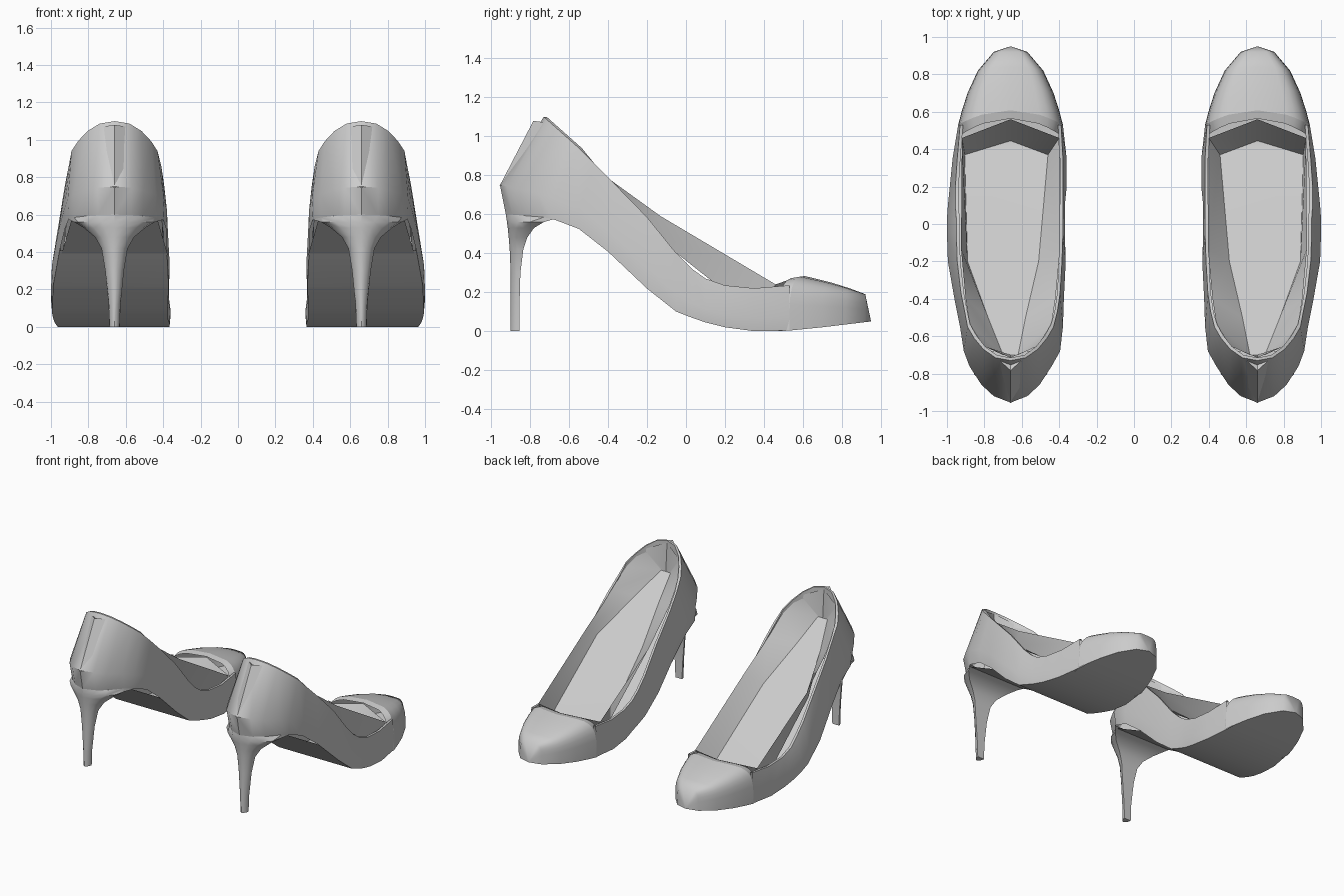
import bpy
import bmesh
import math

cube = bpy.data.objects.get("Cube")
if cube:
    bpy.data.objects.remove(cube, do_unlink=True)

CENTRE = 0.66   # sideways distance from the middle to each shoe's axis

grey = bpy.data.materials.new("plain_grey")
grey.use_nodes = True
grey.diffuse_color = (0.6, 0.6, 0.6, 1)
shader = next(n for n in grey.node_tree.nodes if n.type == 'BSDF_PRINCIPLED')
shader.inputs["Base Color"].default_value = grey.diffuse_color
shader.inputs["Roughness"].default_value = 0.6


def interpolate(profile, y):
    """Height on a profile of (y, z) points sorted by rising y."""
    if y <= profile[0][0]:
        return profile[0][1]
    for (y0, z0), (y1, z1) in zip(profile, profile[1:]):
        if y <= y1:
            return z0 + (z1 - z0) * (y - y0) / (y1 - y0)
    return profile[-1][1]


def loft(name, rows, closed=False, caps=False, sharp=35):
    """Skin rows of points, once for each shoe; local +x is the outer side."""
    for label, side in (("left", 1), ("right", -1)):
        bm = bmesh.new()
        grid = [[bm.verts.new((side * (CENTRE + x), y, z)) for x, y, z in row]
                for row in rows]
        count = len(rows[0])
        for a, b in zip(grid, grid[1:]):
            for i in range(count if closed else count - 1):
                j = (i + 1) % count
                bm.faces.new((a[i], a[j], b[j], b[i]))
        if caps:
            bm.faces.new(grid[0])
            bm.faces.new(grid[-1])
        bmesh.ops.remove_doubles(bm, verts=bm.verts, dist=0.0005)
        bmesh.ops.recalc_face_normals(bm, faces=bm.faces)
        mesh = bpy.data.meshes.new(label + "_" + name)
        bm.to_mesh(mesh)
        bm.free()
        mesh.materials.append(grey)
        obj = bpy.data.objects.new(label + "_" + name, mesh)
        bpy.context.collection.objects.link(obj)
        bpy.ops.object.select_all(action='DESELECT')
        obj.select_set(True)
        bpy.context.view_layer.objects.active = obj
        bpy.ops.object.shade_smooth_by_angle(angle=math.radians(sharp))


# Side profiles of the sole and of the topline
SOLE = [(-0.95, 0.6), (-0.7, 0.58), (-0.6, 0.55), (-0.5, 0.5), (-0.37, 0.38),
        (-0.17, 0.19), (-0.05, 0.1), (0.08, 0.05), (0.2, 0.02), (0.35, 0),
        (0.5, 0), (0.7, 0.02), (0.95, 0.05)]
RIM = [(-0.73, 1.1), (-0.55, 0.94), (-0.4, 0.79), (-0.2, 0.585), (-0.05, 0.4),
       (0.03, 0.32), (0.1, 0.27), (0.2, 0.235), (0.35, 0.22), (0.53, 0.235)]

# Wall stations, front to back: y, outer and inner width, topline y and widths
WALL = [(0.53, 0.28, 0.28, 0.53, 0.27, 0.27),
        (0.35, 0.31, 0.3, 0.35, 0.285, 0.28),
        (0.2, 0.325, 0.3, 0.2, 0.295, 0.28),
        (0.1, 0.335, 0.29, 0.1, 0.295, 0.28),
        (0.03, 0.34, 0.29, 0.03, 0.29, 0.28),
        (-0.05, 0.34, 0.29, -0.05, 0.29, 0.28),
        (-0.2, 0.335, 0.295, -0.2, 0.285, 0.275),
        (-0.4, 0.3, 0.285, -0.37, 0.265, 0.265),
        (-0.55, 0.27, 0.28, -0.47, 0.245, 0.25),
        (-0.68, 0.25, 0.265, -0.55, 0.23, 0.23),
        (-0.76, 0.22, 0.22, -0.61, 0.195, 0.195),
        (-0.86, 0.155, 0.155, -0.67, 0.145, 0.145),
        (-0.92, 0.09, 0.09, -0.715, 0.08, 0.08),
        (-0.955, 0, 0, -0.73, 0, 0)]


def wall_column(station, inner):
    """Points from the sole edge, over the topline and down inside."""
    y, out, inn, rim_y, rim_out, rim_in = station
    width, rim = (-inn, -rim_in) if inner else (out, rim_out)
    low_y = y + (0.03 if y < -0.7 else 0)
    low, top = interpolate(SOLE, y), interpolate(RIM, rim_y)
    lip_y = rim_y + (0.015 if rim_y < -0.5 else 0)
    return [(width * 0.98, low_y, low),
            (width, y, low + 0.3 * (top - low)),
            (rim, rim_y, top),
            (rim * 0.94, lip_y, top),
            (rim * 0.94, lip_y, top - 0.4 * (top - low))]


outer = [wall_column(s, False) for s in WALL]
inner = [wall_column(s, True) for s in WALL]
loft("side_wall", outer + inner[-2::-1])

# Domed toe cap, ending in a folded throat edge
TOE = [(0.92, 0.09, 0.19), (0.82, 0.175, 0.22), (0.7, 0.23, 0.25),
       (0.6, 0.262, 0.27), (0.53, 0.28, 0.283), (0.475, 0.268, 0.275)]
STEPS = 14
toe_rows = [[(0, 0.95, 0.05)] * (STEPS + 1)]
for y, width, top in TOE:
    low = interpolate(SOLE, y)
    row = []
    for i in range(STEPS + 1):
        angle = math.pi * i / STEPS
        c, s = math.cos(angle), max(0, math.sin(angle))
        across = math.copysign(abs(c) ** 0.4, c)
        bow = 0.2 * (0.92 - y) * (1 - across * across)
        row.append((width * across, y + bow, low + (top - low) * s ** 0.5))
    toe_rows.append(row)
loft("toe_cap", toe_rows[:-1], sharp=75)
loft("throat_fold", toe_rows[-2:])

# Outsole, a curved sheet between the lower edges, then a flat shank to the heel
sole_rows = [[(0, 0.95, 0.05)] * 2]
for y, width, top in TOE[:4]:
    z = interpolate(SOLE, y)
    sole_rows.append([(width, y, z), (-width, y, z)])
sole_rows += [[a[0], b[0]] for a, b in zip(outer[:8], inner)]
loft("outsole", sole_rows)
loft("shank", [[(w, y, z), (-w, y, z)] for y, z, w in
               ((-0.37, 0.385, 0.285), (-0.7, 0.572, 0.23))])

# Faceted lining: upper edge (y, z, width) and insole edge (y, z, out, in)
LINING_TOP = [(0.56, 0.275, 0), (0.46, 0.24, 0.26), (-0.13, 0.59, 0.265),
              (-0.4, 0.785, 0.24), (-0.53, 0.91, 0.22),
              (-0.65, 1.02, 0.15), (-0.715, 1.085, 0)]
INSOLE = [(0.445, 0.06, 0, 0), (0.37, 0.07, 0.245, 0.2),
          (-0.2, 0.52, 0.23, 0.15), (-0.5, 0.73, 0.12, 0.08),
          (-0.7, 0.87, 0.04, 0.04), (-0.7, 0.87, 0.03, 0.03),
          (-0.7, 0.87, 0, 0)]
loft("insole", [[(o, y, z), (-i, y, z)] for y, z, o, i in INSOLE[:5]])
lining_out = [[(w, y, z), (o, b, c)]
              for (y, z, w), (b, c, o, i) in zip(LINING_TOP, INSOLE)]
lining_in = [[(-w, y, z), (-i, b, c)]
             for (y, z, w), (b, c, o, i) in zip(LINING_TOP, INSOLE)]
loft("lining", lining_out + lining_in[-2::-1])

# Slim heel: z, half width, back y, front y; its top ring follows the seat edge
HEEL = [(0, 0.028, -0.9, -0.855), (0.12, 0.032, -0.9, -0.855),
        (0.3, 0.05, -0.9, -0.85), (0.42, 0.07, -0.905, -0.835),
        (0.48, 0.105, -0.91, -0.815), (0.53, 0.165, -0.915, -0.78),
        (0.56, 0.215, -0.919, -0.73)]
seat = [column[0] for column in outer[-5:] + inner[-2:-6:-1]]
heel_rows = []
for z, width, back, front in HEEL:
    ring = []
    for i in range(len(seat)):
        angle = math.pi * i / (len(seat) - 1)
        c = math.cos(angle)
        across = math.copysign(abs(c) ** 1.2, c)
        ring.append((width * across, front + (back - front) * math.sin(angle), z))
    heel_rows.append(ring)
loft("heel", heel_rows + [seat], closed=True, caps=True)

# Soft ridge down the back of the counter
FLANK = [(-0.915, 0.745), (-0.72, 1.07), (-0.715, 1.065)]
RIDGE = [(-0.957, 0.745), (-0.783, 1.08), (-0.735, 1.05)]
loft("back_ridge", [[(x, y, z) for y, z in line] for x, line in
                    ((-0.07, FLANK), (0, RIDGE), (0.07, FLANK))])
